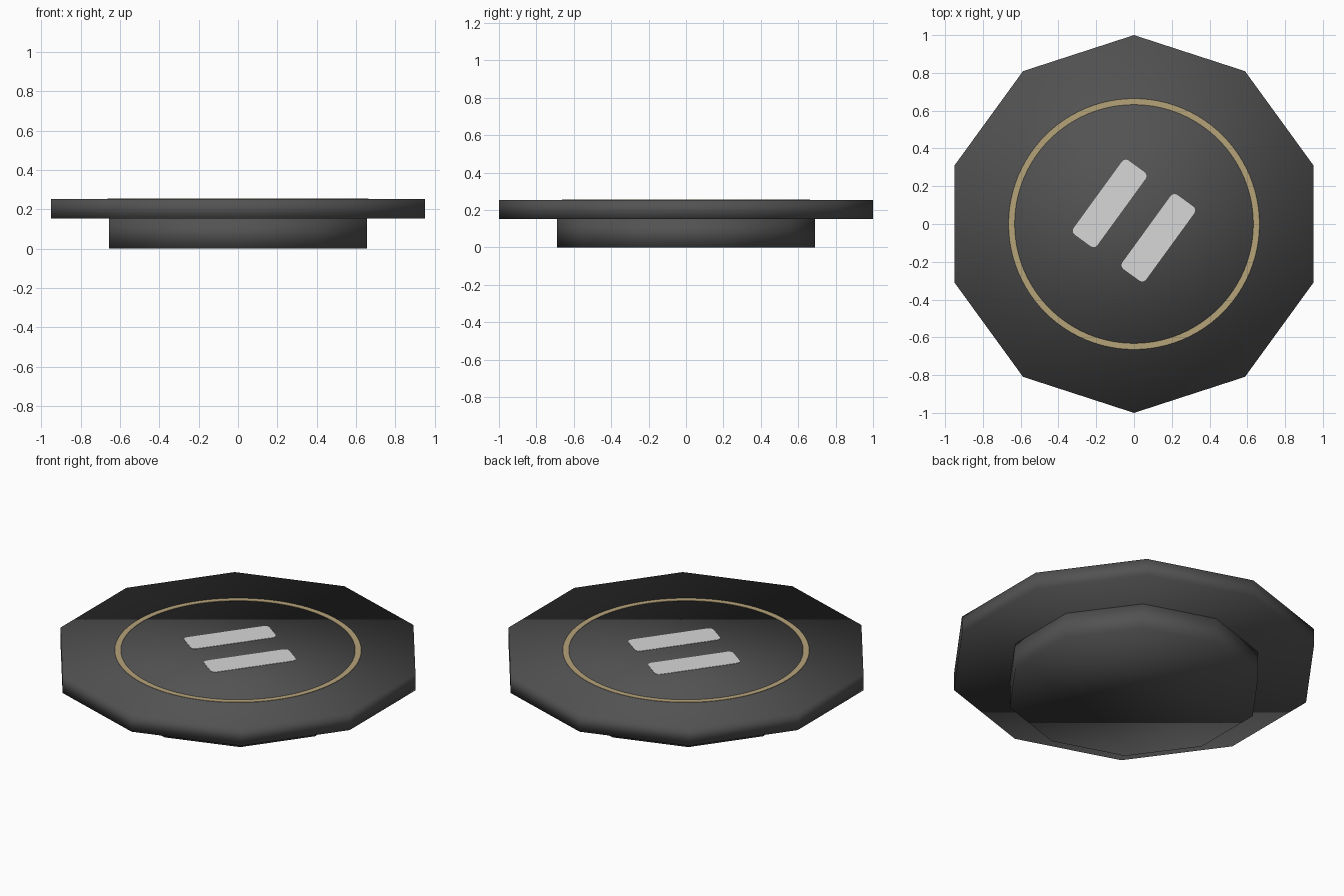
import bpy, bmesh, math
from mathutils import Matrix

if "Cube" in bpy.data.objects:
    bpy.data.objects.remove(bpy.data.objects["Cube"])

TOP = 0.253


def material(name, rgb):
    m = bpy.data.materials.new(name)
    m.diffuse_color = (*rgb, 1)
    m.use_nodes = True
    m.node_tree.nodes["Principled BSDF"].inputs["Base Color"].default_value = m.diffuse_color
    return m


dark = material("dark grey", (0.085, 0.085, 0.085))
tan = material("tan paint", (0.46, 0.36, 0.19))
pale = material("pale paint", (0.68, 0.68, 0.68))


def add_object(name, bm, mat, smooth):
    bmesh.ops.recalc_face_normals(bm, faces=bm.faces)
    mesh = bpy.data.meshes.new(name)
    bm.to_mesh(mesh)
    bm.free()
    mesh.materials.append(mat)
    for p in mesh.polygons:
        p.use_smooth = smooth
    obj = bpy.data.objects.new(name, mesh)
    bpy.context.collection.objects.link(obj)
    return obj


def decagon(name, radius, z0, z1):
    """Ten-sided prism with corners on the y axis, softly shaded."""
    bm = bmesh.new()
    ring = [bm.verts.new((radius * math.sin(i * math.tau / 10),
                          radius * math.cos(i * math.tau / 10), z0)) for i in range(10)]
    face = bm.faces.new(ring)
    res = bmesh.ops.extrude_face_region(bm, geom=[face], use_keep_orig=True)
    for v in res["geom"]:
        if isinstance(v, bmesh.types.BMVert):
            v.co.z = z1
    return add_object(name, bm, mat=dark, smooth=True)


# Base and landing deck
decagon("base", 0.69, 0.0, 0.152)
decagon("deck", 1.0, 0.152, TOP)

# Painted ring: thin annular plate
bm = bmesh.new()
profile = [(0.632, TOP - 0.001), (0.632, TOP + 0.002), (0.664, TOP + 0.002), (0.664, TOP - 0.001)]
N = 96
rows = [[bm.verts.new((r * math.cos(i * math.tau / N), r * math.sin(i * math.tau / N), z))
         for r, z in profile] for i in range(N)]
for a, b in zip(rows, rows[1:] + rows[:1]):
    for k in range(4):
        j = (k + 1) % 4
        bm.faces.new((a[k], b[k], b[j], a[j]))
add_object("painted_ring", bm, tan, False)


def bar(name, x, y):
    """Thin painted bar with rounded corners, turned to the marking's angle."""
    bm = bmesh.new()
    bmesh.ops.create_cube(bm, size=1, matrix=Matrix.Diagonal((0.485, 0.155, 0.003, 1)))
    upright = [e for e in bm.edges if abs(e.verts[0].co.z - e.verts[1].co.z) > 0.002]
    bmesh.ops.bevel(bm, geom=upright, offset=0.025, segments=3, profile=0.5, affect='EDGES')
    bmesh.ops.transform(bm, verts=bm.verts,
                        matrix=Matrix.Translation((x, y, TOP + 0.0005)) @ Matrix.Rotation(math.radians(54), 4, 'Z'))
    return add_object(name, bm, pale, False)


# Two parallel landing bars
for side, s in (("left", -1), ("right", 1)):
    bar(side + "_landing_bar", s * 0.129, -s * 0.091 + 0.018)
